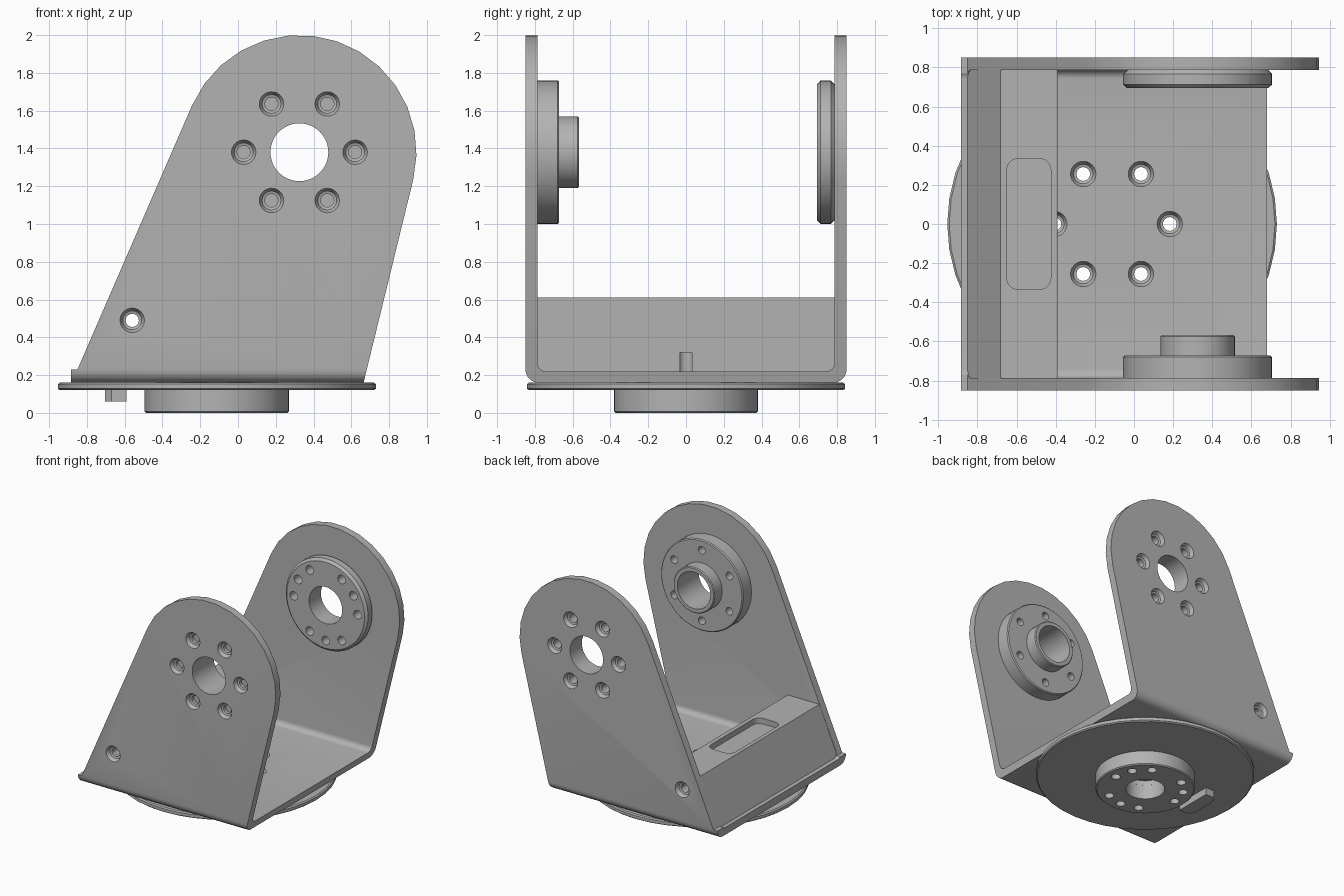
import bpy, bmesh
from math import sin, cos, radians, tau
from mathutils import Matrix, Vector

if "Cube" in bpy.data.objects:
    bpy.data.objects.remove(bpy.data.objects["Cube"])

grey = bpy.data.materials.new("machined grey")
grey.use_nodes = True
grey.diffuse_color = (0.45, 0.45, 0.45, 1)
grey.node_tree.nodes["Principled BSDF"].inputs["Base Color"].default_value = grey.diffuse_color

PIVOT_X, PIVOT_Z = 0.325, 1.38      # tilt axis
PAN_X = -0.112                      # pan axis
WALL, INNER = 0.85, 0.787           # outer and inner faces of the arms
BOLT_R = 0.295
FLOOR, TOP = 0.16, 0.22             # bracket floor

UP = Matrix.Identity(4)
BACK = Matrix.Rotation(radians(-90), 4, 'X')
FRONT = Matrix.Rotation(radians(90), 4, 'X')


def arc(cx, cy, r, start, end, steps):
    return [(cx + r * cos(radians(start + (end - start) * i / steps)),
             cy + r * sin(radians(start + (end - start) * i / steps))) for i in range(steps + 1)]


def rounded_rect(x0, y0, x1, y1, r):
    corners = [(x1 - r, y1 - r), (x0 + r, y1 - r), (x0 + r, y0 + r), (x1 - r, y0 + r)]
    return [p for i, (x, y) in enumerate(corners) for p in arc(x, y, r, 90 * i, 90 * i + 90, 6)]


def prism(bm, pts, normal, low, high):
    """Extrude a 2D outline along the x, y or z axis."""
    place = {'x': lambda p, h: (h, p[0], p[1]),
             'y': lambda p, h: (p[0], h, p[1]),
             'z': lambda p, h: (p[0], p[1], h)}[normal]
    a = [bm.verts.new(place(p, low)) for p in pts]
    b = [bm.verts.new(place(p, high)) for p in pts]
    bm.faces.new(a)
    bm.faces.new(b[::-1])
    for i in range(len(pts)):
        j = (i + 1) % len(pts)
        bm.faces.new((a[i], b[i], b[j], a[j]))


def lathe(bm, pts, origin, turn=UP, seg=48, ring=True):
    """Revolve (radius, height) points; a ring closes on itself, otherwise ends are capped."""
    m = Matrix.Translation(Vector(origin)) @ turn
    loops = [[bm.verts.new(m @ Vector((r * cos(tau * k / seg), r * sin(tau * k / seg), h)))
              for k in range(seg)] for r, h in pts]
    pairs = list(zip(loops, loops[1:]))
    if ring:
        pairs.append((loops[-1], loops[0]))
    else:
        bm.faces.new(loops[0])
        bm.faces.new(loops[-1])
    for a, b in pairs:
        for k in range(seg):
            n = (k + 1) % seg
            bm.faces.new((a[k], a[n], b[n], b[k]))


def make(name, bm):
    bmesh.ops.recalc_face_normals(bm, faces=bm.faces)
    mesh = bpy.data.meshes.new(name)
    bm.to_mesh(mesh)
    bm.free()
    mesh.materials.append(grey)
    ob = bpy.data.objects.new(name, mesh)
    bpy.context.collection.objects.link(ob)
    return ob


def carve(ob, cutter_bm, operation='DIFFERENCE'):
    cutter = make("cutter", cutter_bm)
    mod = ob.modifiers.new("carve", 'BOOLEAN')
    mod.operation, mod.solver, mod.object = operation, 'EXACT', cutter
    bpy.context.view_layer.objects.active = ob
    bpy.ops.object.modifier_apply(modifier=mod.name)
    bpy.data.objects.remove(cutter)


def finish(ob):
    bpy.ops.object.select_all(action='DESELECT')
    ob.select_set(True)
    bpy.context.view_layer.objects.active = ob
    bpy.ops.object.shade_smooth_by_angle(angle=radians(25))


def bolt_circle(angles):
    return [(BOLT_R * cos(radians(a)), BOLT_R * sin(radians(a))) for a in angles]


HEX = range(0, 360, 60)
HORN = [*HEX, 30, 150, 270]


def drill(bm, origin, turn, radius, low, high):
    lathe(bm, [(radius, low), (radius, high)], origin, turn, 20, False)


def countersink(bm, origin, turn):
    lathe(bm, [(0.035, -0.09), (0.035, -0.035), (0.05, -0.03), (0.065, 0), (0.065, 0.03)],
          origin, turn, 24, False)


# Bent U bracket: U section trimmed by the tapered round-topped arm outline
bm = bmesh.new()
outer, inner = 0.07, 0.045
section = ([(-WALL, 2.1)] + arc(-WALL + outer, FLOOR + outer, outer, 180, 270, 6)
           + arc(WALL - outer, FLOOR + outer, outer, 270, 360, 6) + [(WALL, 2.1), (INNER, 2.1)]
           + arc(INNER - inner, TOP + inner, inner, 0, -90, 6)
           + arc(-INNER + inner, TOP + inner, inner, 270, 180, 6) + [(-INNER, 2.1)])
prism(bm, section, 'x', -1.1, 1.1)
bracket = make("u_bracket", bm)

bm = bmesh.new()
outline = ([(-0.885, 0.1), (0.65, 0.1)] + arc(PIVOT_X, PIVOT_Z, 0.62, -13.8, 156.4, 14)
           + [(-0.85, 0.23), (-0.885, 0.23)])
prism(bm, outline, 'y', -1, 1)
carve(bracket, bm, 'INTERSECT')

bm = bmesh.new()
for side, turn in ((-WALL, FRONT), (WALL, BACK)):
    lathe(bm, [(0.153, -0.1), (0.153, 0.1)], (PIVOT_X, side, PIVOT_Z), turn, 48, False)
    countersink(bm, (-0.56, side, 0.49), turn)
    for u, v in bolt_circle(HEX):
        countersink(bm, (PIVOT_X + u, side, PIVOT_Z + v), turn)
for u, v in bolt_circle(HEX):
    countersink(bm, (PAN_X + u, v, TOP), UP)
carve(bracket, bm)
finish(bracket)

# Cross block between the arms, with a shallow pocket and a through bore
bm = bmesh.new()
prism(bm, [(-0.85, TOP), (-0.39, TOP), (-0.39, 0.612), (-0.683, 0.612)], 'y', -INNER, INNER)
block = make("cross_block", bm)
bm = bmesh.new()
prism(bm, rounded_rect(-0.65, -0.335, -0.425, 0.335, 0.06), 'z', 0.565, 0.7)
drill(bm, (-0.56, 0, 0.49), BACK, 0.035, -1, 1)
lathe(bm, [(0.037, -0.1), (0.037, 0.1)], (PAN_X - BOLT_R, 0, TOP), UP, 24, False)
carve(block, bm)
finish(block)

# Front hub with a hollow boss
bm = bmesh.new()
lathe(bm, [(0.153, 0), (0.38, 0), (0.38, 0.107), (0.372, 0.115), (0.19, 0.115),
           (0.19, 0.213), (0.183, 0.22), (0.153, 0.22)], (PIVOT_X, -INNER, PIVOT_Z), BACK)
hub = make("front_hub", bm)
bm = bmesh.new()
for u, v in bolt_circle(range(30, 390, 60)):
    drill(bm, (PIVOT_X + u, -INNER, PIVOT_Z + v), BACK, 0.032, 0.03, 0.2)
carve(hub, bm)
finish(hub)

# Rear horn with chamfered rim
bm = bmesh.new()
lathe(bm, [(0.153, 0), (0.36, 0), (0.38, 0.02), (0.38, 0.075), (0.36, 0.093), (0.153, 0.093)],
      (PIVOT_X, INNER, PIVOT_Z), FRONT)
horn = make("rear_horn", bm)
bm = bmesh.new()
for u, v in bolt_circle(HORN):
    drill(bm, (PIVOT_X + u, INNER, PIVOT_Z + v), FRONT, 0.036, -0.05, 0.2)
carve(horn, bm)
finish(horn)

# Round base plate
bm = bmesh.new()
lathe(bm, [(0.15, 0.12), (0.832, 0.12), (0.842, 0.128), (0.842, 0.152), (0.832, FLOOR), (0.15, FLOOR)],
      (PAN_X, 0, 0), UP, 40)
plate = make("base_plate", bm)
bm = bmesh.new()
for u, v in bolt_circle(HEX):
    drill(bm, (PAN_X + u, v, 0), UP, 0.036, 0.05, 0.2)
carve(plate, bm)
finish(plate)

# Pan horn below the base plate
bm = bmesh.new()
lathe(bm, [(0.15, 0), (0.373, 0), (0.382, 0.008), (0.382, 0.12), (0.15, 0.12)], (PAN_X, 0, 0))
pan = make("pan_horn", bm)
bm = bmesh.new()
for u, v in bolt_circle(HORN):
    drill(bm, (PAN_X + u, v, 0), UP, 0.036, -0.05, 0.2)
carve(pan, bm)
finish(pan)

# Stop tab under the base plate
bm = bmesh.new()
prism(bm, [(-0.705, -0.12), (-0.67, -0.16), (-0.59, -0.16), (-0.59, 0.16), (-0.67, 0.16),
           (-0.705, 0.12)], 'z', 0.06, 0.125)
finish(make("stop_tab", bm))
